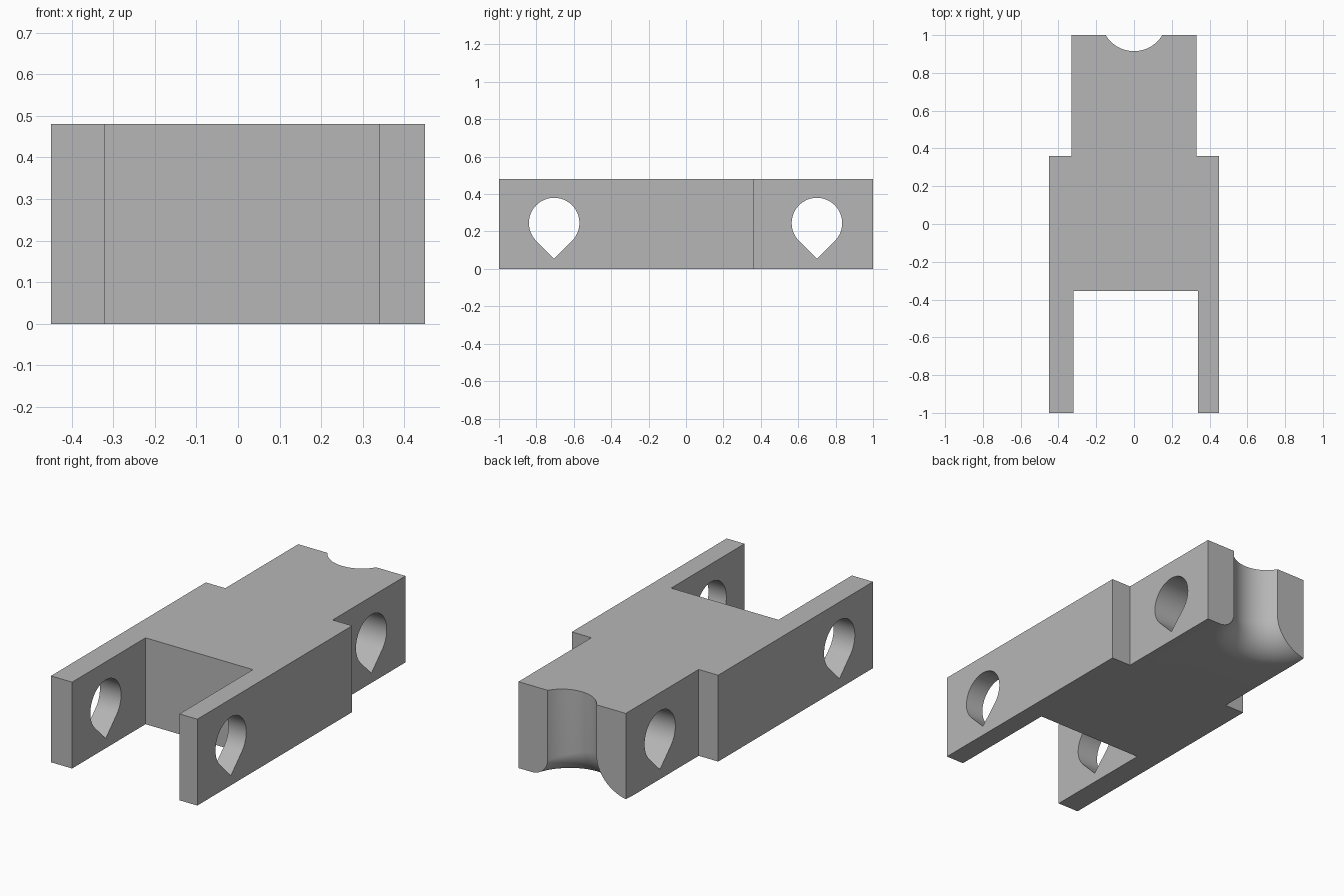
import bpy, bmesh, math
from mathutils import Vector

if "Cube" in bpy.data.objects:
    bpy.data.objects.remove(bpy.data.objects["Cube"], do_unlink=True)

HEIGHT = 0.48

grey = bpy.data.materials.new("plain grey")
grey.use_nodes = True
colour = (0.47, 0.47, 0.47, 1)
grey.diffuse_color = colour
grey.node_tree.nodes["Principled BSDF"].inputs["Base Color"].default_value = colour


def loft(name, rings):
    """Closed solid from a stack of matching rings."""
    bm = bmesh.new()
    loops = [[bm.verts.new(p) for p in ring] for ring in rings]
    n = len(loops[0])
    for a, b in zip(loops, loops[1:]):
        for i in range(n):
            j = (i + 1) % n
            bm.faces.new((a[i], a[j], b[j], b[i]))
    bm.faces.new(list(reversed(loops[0])))
    bm.faces.new(loops[-1])
    bmesh.ops.recalc_face_normals(bm, faces=bm.faces)
    mesh = bpy.data.meshes.new(name)
    bm.to_mesh(mesh)
    bm.free()
    mesh.materials.append(grey)
    obj = bpy.data.objects.new(name, mesh)
    bpy.context.collection.objects.link(obj)
    return obj


# Link body: forked front, narrow tongue at the back
outline = [(-0.45, -1), (-0.32, -1), (-0.32, -0.355), (0.34, -0.355),
           (0.34, -1), (0.45, -1), (0.45, 0.36), (0.33, 0.36),
           (0.33, 1), (-0.33, 1), (-0.33, 0.36), (-0.45, 0.36)]
body = loft("link_body", [[Vector((x, y, z)) for x, y in outline] for z in (0, HEIGHT)])


# Teardrop pin holes, round above with a pointed bottom
def pin_hole(name, y, z=0.245, r=0.135, steps=48):
    ring = [(y, z - r * math.sqrt(2))]
    for i in range(steps + 1):
        a = math.radians(-45 + 270 * i / steps)
        ring.append((y + r * math.cos(a), z + r * math.sin(a)))
    return loft(name, [[Vector((x, *p)) for p in ring] for x in (-0.6, 0.6)])


# Round groove in the tongue, flaring into the underside more on one side
def groove(name, centre_y=1.09, r=0.175, around=96, steps=16):
    def ring(t, z=None):
        points = []
        for i in range(around):
            a = math.tau * i / around
            f = 0.145 - 0.06 * math.cos(a)
            radius = r + f * (1 - math.sin(t))
            height = f * (1 - math.cos(t)) if z is None else z
            points.append(Vector((radius * math.cos(a),
                                  centre_y + radius * math.sin(a), height)))
        return points
    quarter = math.pi / 2
    rings = [ring(0, -0.1)]
    rings += [ring(quarter * i / steps) for i in range(steps + 1)]
    rings.append(ring(quarter, HEIGHT + 0.1))
    return loft(name, rings)


cutters = [pin_hole("front_pin_hole", -0.705), pin_hole("back_pin_hole", 0.7),
           groove("back_groove")]

# Cut the holes and groove out of the body
bpy.ops.object.select_all(action='DESELECT')
body.select_set(True)
bpy.context.view_layer.objects.active = body
for cutter in cutters:
    cutter.hide_render = True
    cut = body.modifiers.new(cutter.name, 'BOOLEAN')
    cut.operation = 'DIFFERENCE'
    cut.solver = 'EXACT'
    cut.object = cutter
    bpy.ops.object.modifier_apply(modifier=cut.name)
    bpy.data.objects.remove(cutter, do_unlink=True)

bpy.ops.object.shade_smooth_by_angle(angle=math.radians(30))
